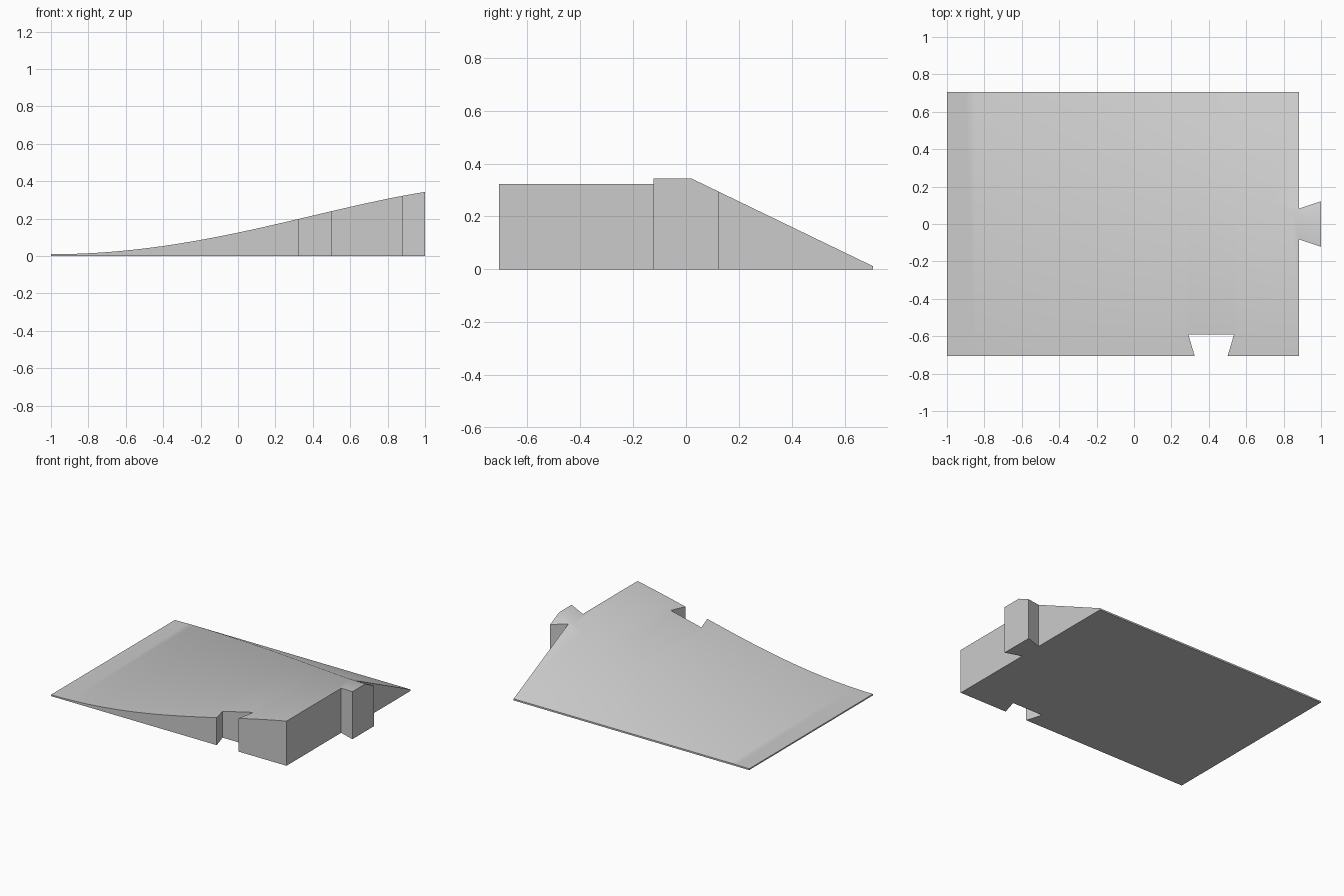
import bpy
import bmesh
import math
from mathutils import Vector

cube = bpy.data.objects.get("Cube")
if cube:
    bpy.data.objects.remove(cube, do_unlink=True)

grey = bpy.data.materials.new("plain_grey")
grey.use_nodes = True
colour = (0.6, 0.6, 0.6, 1)
grey.diffuse_color = colour
grey.node_tree.nodes["Principled BSDF"].inputs["Base Color"].default_value = colour


def prism(name, points, depth):
    """Extrude a closed outline of 3D points along the depth vector."""
    bm = bmesh.new()
    face = bm.faces.new([bm.verts.new(p) for p in points])
    moved = bmesh.ops.extrude_face_region(bm, geom=[face])["geom"]
    verts = [v for v in moved if isinstance(v, bmesh.types.BMVert)]
    bmesh.ops.translate(bm, verts=verts, vec=Vector(depth))
    bmesh.ops.recalc_face_normals(bm, faces=bm.faces)
    mesh = bpy.data.meshes.new(name)
    bm.to_mesh(mesh)
    bm.free()
    mesh.materials.append(grey)
    obj = bpy.data.objects.new(name, mesh)
    bpy.context.collection.objects.link(obj)
    return obj


def rise(x):
    """Height of the curved top, flat at the low end."""
    t = (x + 1) / 2
    return 0.01 + 0.5 * t**2 + 0.015 * t**3 - 0.182 * t**4


# Plan outline with a dovetail tab on the left and a dovetail notch in front
W, D, E = 1.0, 0.707, 0.883
plan = [(-W, -D), (0.325, -D), (0.29, -0.59), (0.535, -0.59), (0.50, -D), (E, -D),
        (E, -0.083), (W, -0.122), (W, 0.122), (E, 0.083), (E, D), (-W, D)]
ramp = prism("ramp", [(x, y, 0) for x, y in plan], (0, 0, 0.6))

# Curved top seen from the front
STEPS = 44
xs = [-1.1 + 2.2 * i / STEPS for i in range(STEPS + 1)]
curve = [(x, -1, rise(x)) for x in xs] + [(1.1, -1, -0.2), (-1.1, -1, -0.2)]
curve_cutter = prism("curve_cutter", curve, (0, 2, 0))

# Sloping back seen from the side
slope = (0.343 - 0.012) / (D - 0.022)
side = [(-1, -0.2), (0.8, -0.2), (0.8, 0.012 - slope * (0.8 - D)),
        (-0.6, 0.343 + slope * 0.622), (-1, 0.343 + slope * 0.622)]
slope_cutter = prism("slope_cutter", [(-1.2, y, z) for y, z in side], (2.4, 0, 0))

# Keep only what all three prisms share
bpy.ops.object.select_all(action="DESELECT")
ramp.select_set(True)
bpy.context.view_layer.objects.active = ramp
for cutter in (curve_cutter, slope_cutter):
    mod = ramp.modifiers.new(cutter.name, "BOOLEAN")
    mod.operation = "INTERSECT"
    mod.solver = "EXACT"
    mod.object = cutter
    bpy.ops.object.modifier_apply(modifier=mod.name)
    bpy.data.objects.remove(cutter, do_unlink=True)

bpy.ops.object.shade_smooth_by_angle(angle=math.radians(30))
